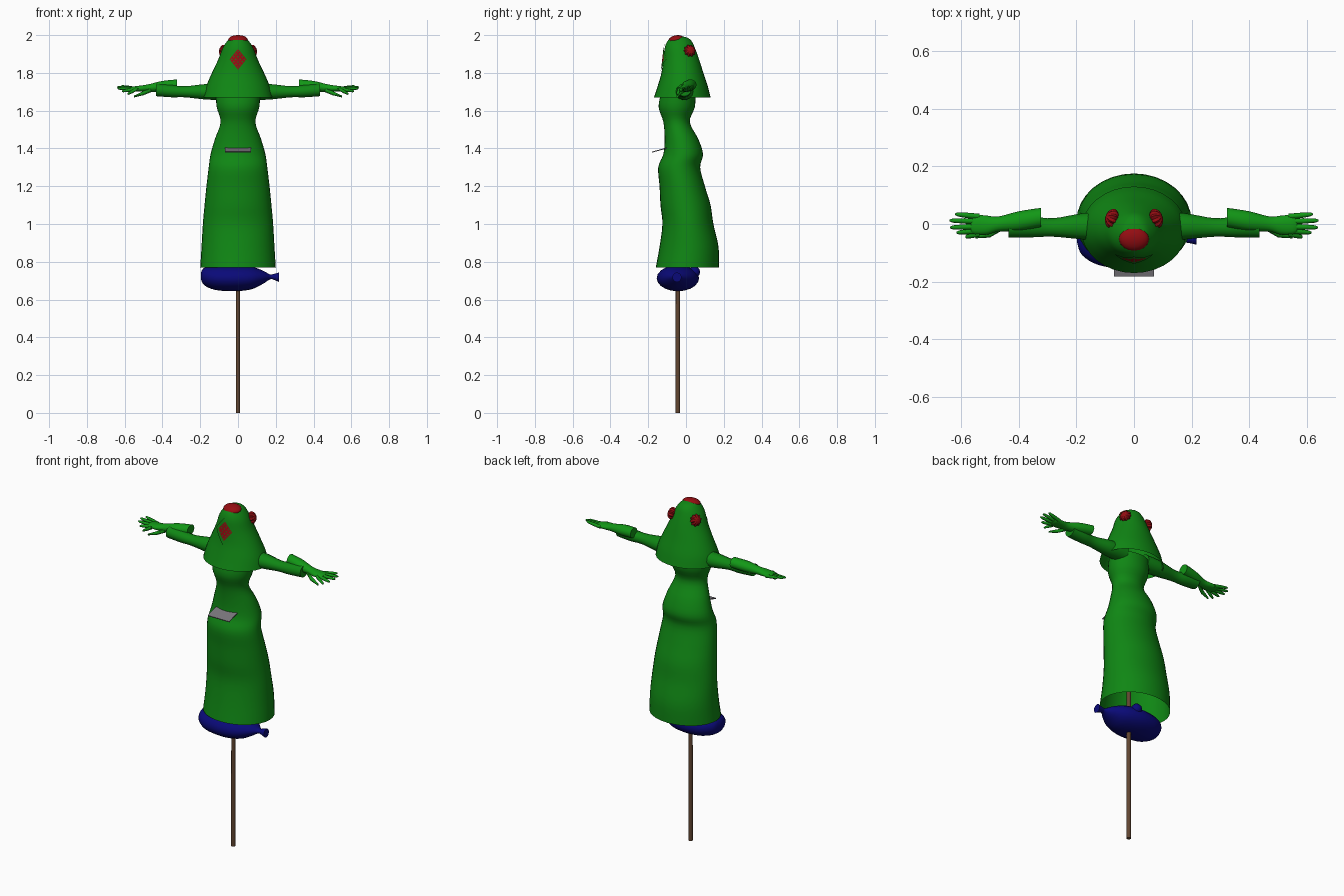
import bpy, bmesh, math
from mathutils import Vector, Matrix

cube = bpy.data.objects.get("Cube")
if cube:
    bpy.data.objects.remove(cube)


def material(name, rgb):
    m = bpy.data.materials.new(name)
    m.use_nodes = True
    m.diffuse_color = (*rgb, 1)
    m.node_tree.nodes["Principled BSDF"].inputs["Base Color"].default_value = (*rgb, 1)
    return m


GREEN = material("cloth green", (0.005, 0.24, 0.007))
GLOVE = material("glove green", (0.006, 0.31, 0.008))
RED = material("rose red", (0.3, 0.004, 0.006))
BLUE = material("sack blue", (0.003, 0.003, 0.19))
WOOD = material("pole brown", (0.12, 0.06, 0.03))
GREY = material("buckle grey", (0.2, 0.19, 0.21))


def finish(name, bm, *mats, smooth=True):
    mesh = bpy.data.meshes.new(name)
    bmesh.ops.recalc_face_normals(bm, faces=bm.faces)
    bm.to_mesh(mesh)
    bm.free()
    for m in mats:
        mesh.materials.append(m)
    ob = bpy.data.objects.new(name, mesh)
    bpy.context.collection.objects.link(ob)
    if smooth:
        bpy.ops.object.select_all(action="DESELECT")
        ob.select_set(True)
        bpy.context.view_layer.objects.active = ob
        bpy.ops.object.shade_smooth_by_angle(angle=math.radians(50))
    return ob


def refine(rows, steps=4):
    """Smooth curve through the given rows."""
    rows = [Vector(r) for r in rows]
    out = []
    for i in range(len(rows) - 1):
        a, b, c, d = (rows[max(0, min(len(rows) - 1, i + k))] for k in (-1, 0, 1, 2))
        for s in range(steps):
            t = s / steps
            out.append(b + (c - a) * t / 2 + (a * 2 - b * 5 + c * 4 - d) * t**2 / 2
                       + (b * 3 - a - c * 3 + d) * t**3 / 2)
    return out + [rows[-1]]


def skin(bm, rings, caps):
    loops = [[bm.verts.new(p) for p in ring] for ring in rings]
    n = len(loops[0])
    for a, b in zip(loops, loops[1:]):
        for i in range(n):
            bm.faces.new((a[i], a[(i + 1) % n], b[(i + 1) % n], b[i]))
    if caps[0]:
        bm.faces.new(loops[0])
    if caps[1]:
        bm.faces.new(loops[-1])


def upright(bm, rows, caps, sides=32):
    """Rows hold height, half width, front y, back y."""
    rings = []
    for z, rx, front, back in rows:
        ring = []
        for i in range(sides):
            a = math.tau * i / sides
            ring.append((rx * math.cos(a), (front + back) / 2 + (back - front) / 2 * math.sin(a), z))
        rings.append(ring)
    skin(bm, rings, caps)


def sideways(bm, rows, caps=(True, True), sides=14, flip=1):
    """Rows hold x, centre y, centre z, half depth, half height."""
    rings = []
    for x, y, z, ry, rz in rows:
        angles = [math.tau * i / sides for i in range(sides)]
        rings.append([(x * flip, y + ry * math.cos(a), z + rz * math.sin(a)) for a in angles])
    skin(bm, rings, caps)


# Long dress, open at the hem
dress = refine([(0.77, 0.2, -0.16, 0.175), (0.88, 0.193, -0.14, 0.172), (1.0, 0.186, -0.125, 0.145),
                (1.1, 0.177, -0.135, 0.13), (1.2, 0.167, -0.14, 0.1), (1.3, 0.155, -0.147, 0.075),
                (1.37, 0.145, -0.12, 0.09), (1.45, 0.122, -0.113, 0.065), (1.54, 0.092, -0.12, 0.02),
                (1.62, 0.113, -0.145, 0.047), (1.7, 0.117, -0.13, 0.05)])
bm = bmesh.new()
upright(bm, dress, (False, True))
finish("dress", bm, GREEN)

# Hooded cape
hood = refine([(1.67, 0.183, -0.17, 0.13), (1.73, 0.168, -0.15, 0.115), (1.8, 0.138, -0.13, 0.092),
               (1.87, 0.105, -0.12, 0.07), (1.93, 0.082, -0.113, 0.048), (1.965, 0.06, -0.1, 0.032),
               (1.985, 0.04, -0.08, 0.01), (1.993, 0.015, -0.055, -0.02)])
bm = bmesh.new()
upright(bm, hood, (False, True))
finish("hooded_cape", bm, GREEN)


def hood_front(x, z):
    """Front y of the cape surface at x and z."""
    for a, b in zip(hood, hood[1:]):
        if a[0] <= z <= b[0]:
            _, rx, f, k = a.lerp(b, (z - a[0]) / (b[0] - a[0]))
            return (f + k) / 2 - (k - f) / 2 * math.sqrt(max(0, 1 - (x / rx) ** 2))
    return hood[0][2]


# Diamond face patch: green border with a red lattice
bm = bmesh.new()
N = 18
grid = []
for i in range(N + 1):
    row = []
    for j in range(N + 1):
        u, v = i / N, j / N
        x, z = (u - v) * 0.067, 1.79 + (u + v) * 0.082
        row.append(bm.verts.new((x, hood_front(x, z) - 0.006, z)))
    grid.append(row)
for i in range(N):
    for j in range(N):
        f = bm.faces.new((grid[i][j], grid[i + 1][j], grid[i + 1][j + 1], grid[i][j + 1]))
        inner = 2 < i < N - 3 and 2 < j < N - 3
        f.material_index = int(inner and not (i % 3 == 1 and j % 3 == 1))
finish("face_patch", bm, GREEN, RED)

# Red crown on top of the hood
bm = bmesh.new()
bmesh.ops.create_uvsphere(bm, u_segments=16, v_segments=10, radius=1, matrix=Matrix.Translation(
    (0, -0.052, 1.976)) @ Matrix.Rotation(0.2, 4, "X") @ Matrix.Diagonal((0.052, 0.042, 0.023, 1)))
finish("crown_patch", bm, RED)

# Ruffled roses beside the head
for side, name in ((1, "left_rose"), (-1, "right_rose")):
    bm = bmesh.new()
    bmesh.ops.create_uvsphere(bm, u_segments=20, v_segments=10, radius=1)
    for v in bm.verts:
        a = math.atan2(v.co.y, v.co.x)
        v.co *= 1 + 0.1 * math.cos(a * 10) * (1 - v.co.z ** 2)
    turn = Vector((side, 0.35, 0.25)).to_track_quat("Z", "Y").to_matrix().to_4x4()
    bm.transform(Matrix.Translation((side * 0.077, 0.02, 1.917)) @ turn
                 @ Matrix.Diagonal((0.031, 0.031, 0.022, 1)))
    finish(name, bm, RED, smooth=False)

# Sleeves, gloves and fingers
finger_ends = [(0.64, 0.012, 1.725), (0.638, -0.012, 1.718), (0.615, -0.03, 1.703),
               (0.585, -0.045, 1.688), (0.62, 0.034, 1.73)]
for side, name in ((1, "left"), (-1, "right")):
    bm = bmesh.new()
    sideways(bm, refine([(0.07, -0.01, 1.7, 0.05, 0.045), (0.17, -0.008, 1.7, 0.046, 0.042),
                         (0.28, -0.012, 1.7, 0.032, 0.03), (0.35, -0.01, 1.703, 0.036, 0.033),
                         (0.435, -0.01, 1.71, 0.037, 0.034)]), flip=side)
    finish(name + "_sleeve", bm, GREEN)

    bm = bmesh.new()
    sideways(bm, refine([(0.322, 0.023, 1.737, 0.033, 0.029), (0.4, 0.01, 1.729, 0.034, 0.029),
                         (0.47, 0, 1.72, 0.026, 0.021), (0.51, -0.004, 1.717, 0.033, 0.017),
                         (0.55, -0.002, 1.716, 0.034, 0.013), (0.565, -0.002, 1.716, 0.026, 0.009)]),
             flip=side)
    for i, (x, y, z) in enumerate(finger_ends):
        base = Vector((0.535, y * 0.75, 1.715))
        end = Vector((x, y, z))
        rows = []
        for t, r in ((0, 0.01), (0.5, 0.0095), (0.9, 0.007), (1, 0.003)):
            p = base.lerp(end, t)
            rows.append((*p, r, r))
        sideways(bm, rows, sides=8, flip=side)
    sideways(bm, [(0.46, -0.012, 1.71, 0.012, 0.012), (0.5, -0.035, 1.693, 0.012, 0.011),
                  (0.55, -0.045, 1.675, 0.005, 0.005)], sides=8, flip=side)
    finish(name + "_glove", bm, GLOVE)

# Tied sack under the hem
bm = bmesh.new()
sideways(bm, refine([(-0.197, -0.05, 0.725, 0.015, 0.014), (-0.18, -0.048, 0.722, 0.06, 0.045),
                     (-0.12, -0.045, 0.715, 0.098, 0.064), (-0.02, -0.043, 0.713, 0.112, 0.069),
                     (0.07, -0.043, 0.714, 0.095, 0.06), (0.13, -0.045, 0.718, 0.058, 0.036),
                     (0.17, -0.048, 0.72, 0.02, 0.013), (0.19, -0.048, 0.72, 0.018, 0.016),
                     (0.217, -0.048, 0.718, 0.024, 0.025)]), sides=20)
finish("tied_sack", bm, BLUE)
bm = bmesh.new()
bmesh.ops.create_uvsphere(bm, u_segments=10, v_segments=6, radius=0.03,
                          matrix=Matrix.Translation((0.02, 0.045, 0.745)))
finish("sack_knot", bm, BLUE)

# Pole through the middle
bm = bmesh.new()
bmesh.ops.create_cone(bm, cap_ends=True, segments=10, radius1=0.012, radius2=0.011, depth=1.6,
                      matrix=Matrix.Translation((0, -0.043, 0.8)))
finish("pole", bm, WOOD)

# Tilted buckle plate at the waist
bm = bmesh.new()
bmesh.ops.create_cube(bm, size=1, matrix=Matrix.Translation((0, -0.142, 1.391))
                      @ Matrix.Rotation(0.27, 4, "X") @ Matrix.Diagonal((0.138, 0.08, 0.005, 1)))
finish("buckle_plate", bm, GREY, smooth=False)
